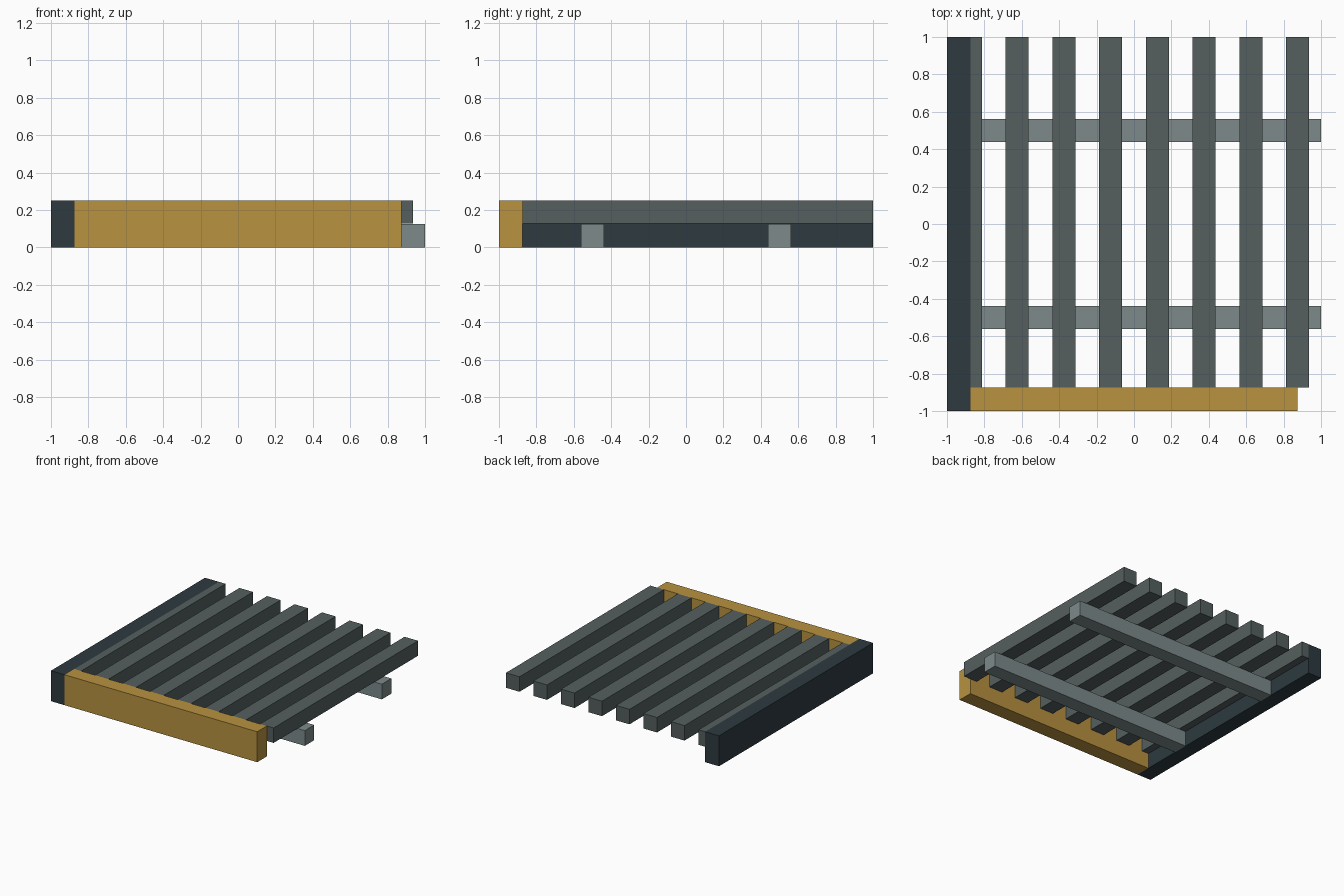
import bpy
import bmesh
from mathutils import Vector

cube = bpy.data.objects.get("Cube")
if cube:
    bpy.data.objects.remove(cube, do_unlink=True)


def material(name, rgb):
    mat = bpy.data.materials.new(name)
    mat.use_nodes = True
    mat.diffuse_color = (*rgb, 1)
    bsdf = next(n for n in mat.node_tree.nodes if n.type == 'BSDF_PRINCIPLED')
    bsdf.inputs["Base Color"].default_value = (*rgb, 1)
    return mat


def beam(name, low, high, mat):
    """Box spanning two opposite corners, with its origin at the centre."""
    low, high = Vector(low), Vector(high)
    bm = bmesh.new()
    bmesh.ops.create_cube(bm, size=1)
    bmesh.ops.scale(bm, vec=high - low, verts=bm.verts)
    mesh = bpy.data.meshes.new(name)
    bm.to_mesh(mesh)
    bm.free()
    mesh.materials.append(mat)
    obj = bpy.data.objects.new(name, mesh)
    obj.location = (low + high) / 2
    bpy.context.collection.objects.link(obj)
    return obj


dark = material("dark slate", (0.026, 0.042, 0.051))
grey = material("grey", (0.089, 0.114, 0.114))
pale = material("pale grey", (0.205, 0.254, 0.254))
gold = material("ochre", (0.479, 0.287, 0.051))

EDGE = 0.875   # inner face of the frame beams
HALF = 0.0615  # half width of slats and cross bars
TOP = 0.25

# Frame beams along the right side and the front
beam("side_beam", (-1, -1, 0), (-EDGE, 1, TOP), dark)
beam("front_beam", (-EDGE, -1, 0), (EDGE, -EDGE, TOP), gold)

# Slats running front to back; the first is partly covered by the side beam
for i in range(8):
    x = -0.875 + 0.25 * i
    beam(f"slat_{i + 1}", (max(x - HALF, -EDGE), -EDGE, 0.127),
         (x + HALF, 1, TOP), grey)

# Cross bars under the slats
for name, y in (("front_cross_bar", -0.5), ("back_cross_bar", 0.5)):
    beam(name, (-EDGE, y - HALF, 0), (1, y + HALF, 0.125), pale)
